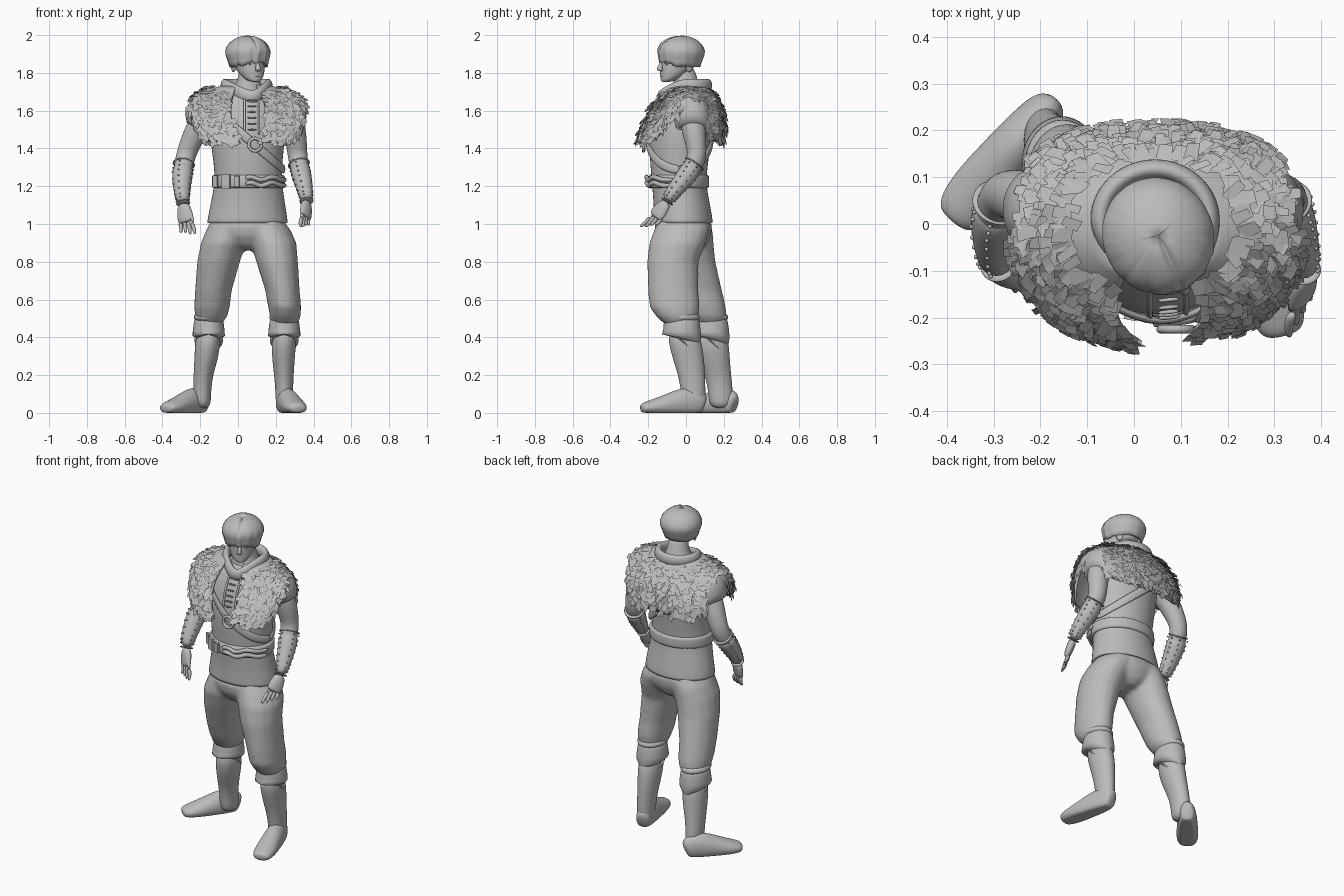
import bpy, math, random
from math import sin, cos, pi, radians
from mathutils import Vector, Matrix

random.seed(4)
if "Cube" in bpy.data.objects:
    bpy.data.objects.remove(bpy.data.objects["Cube"])

grey = bpy.data.materials.new("plain grey")
grey.use_nodes = True
grey.diffuse_color = (0.5, 0.5, 0.5, 1)
grey.node_tree.nodes["Principled BSDF"].inputs["Base Color"].default_value = (0.5, 0.5, 0.5, 1)


def make(name, verts, faces, subdiv=0, smooth=True, matrix=None):
    mesh = bpy.data.meshes.new(name)
    mesh.from_pydata([tuple(v) for v in verts], [], faces)
    mesh.materials.append(grey)
    if matrix:
        mesh.transform(matrix)
    ob = bpy.data.objects.new(name, mesh)
    bpy.context.collection.objects.link(ob)
    for p in mesh.polygons:
        p.use_smooth = smooth
    if subdiv:
        ob.modifiers.new("smooth", 'SUBSURF').levels = subdiv
        ob.modifiers["smooth"].render_levels = subdiv
    return ob


def sweep(name, rows, ref=None, closed=False, sides=16, subdiv=1, floor=None, matrix=None):
    """Rows of (x, y, z, ru, rv): level rings, or rings square to the path when ref is given."""
    n, verts, faces = len(rows), [], []
    for i, (x, y, z, ru, rv) in enumerate(rows):
        u, v = Vector((1, 0, 0)), Vector((0, 1, 0))
        if ref:
            a = rows[(i - 1) % n if closed else max(i - 1, 0)]
            b = rows[(i + 1) % n if closed else min(i + 1, n - 1)]
            t = (Vector(b[:3]) - Vector(a[:3])).normalized()
            u = t.cross(Vector(ref)).normalized()
            v = u.cross(t)
        for k in range(sides):
            w = 2 * pi * k / sides
            p = Vector((x, y, z)) + u * (ru * cos(w)) + v * (rv * sin(w))
            if floor is not None:
                p.z = max(p.z, floor)
            verts.append(p)
    for i in range(n if closed else n - 1):
        for k in range(sides):
            a, b, m = i * sides, (i + 1) % n * sides, (k + 1) % sides
            faces.append((a + k, a + m, b + m, b + k))
    if not closed:
        faces += [tuple(range(sides))[::-1], tuple(range((n - 1) * sides, n * sides))]
    return make(name, verts, faces, subdiv, True, matrix)


def ball(name, c, r, matrix=None):
    rows = [(c[0], c[1], c[2] - r[2] * cos(i * pi / 8), r[0] * sin(i * pi / 8) + 1e-4,
             r[1] * sin(i * pi / 8) + 1e-4) for i in range(9)]
    return sweep(name, rows, sides=12, subdiv=0, matrix=matrix)


def box(name, s, matrix):
    v = [Vector((s[0] * a, s[1] * b, s[2] * d)) for a in (-1, 1) for b in (-1, 1) for d in (-1, 1)]
    f = [(0, 1, 3, 2), (4, 6, 7, 5), (0, 4, 5, 1), (2, 3, 7, 6), (0, 2, 6, 4), (1, 5, 7, 3)]
    return make(name, v, f, 0, False, matrix)


# Tunic body
TORSO = [(.05, -.015, 1.005, .217, .16), (.052, -.02, 1.1, .2, .15), (.055, -.04, 1.22, .178, .143),
         (.053, -.035, 1.32, .182, .155), (.05, -.035, 1.45, .2, .165), (.05, -.015, 1.58, .205, .16),
         (.05, 0, 1.66, .17, .135), (.05, 0, 1.72, .1, .1)]
sweep("tunic", [(.05, -.015, 1.015, .19, .13), (.05, -.015, 1.004, .214, .157)] + TORSO, sides=24)


def on_torso(x, z, back=False, off=0.0):
    """Point on the tunic's front or back at a given x and z."""
    for a, b in zip(TORSO, TORSO[1:]):
        if a[2] <= z <= b[2]:
            f = (z - a[2]) / (b[2] - a[2])
            cx, cy, _, rx, ry = [p + (q - p) * f for p, q in zip(a, b)]
            s = max(-1, min(1, (x - cx) / rx))
            y = (ry + off) * math.sqrt(1 - s * s)
            return Vector((cx + s * (rx + off), cy + (y if back else -y), z))


# Belt, buckles and knotted sash
sweep("belt", [(.055, -.038, z, .178 + o, .145 + o) for z, o in
               ((1.19, -.02), (1.19, .014), (1.2, .017), (1.25, .017), (1.26, .014), (1.26, -.02))], sides=32)
for x, w, h in ((-.05, .022, .036), (.0, .014, .03), (-.1, .015, .032)):
    p = on_torso(x, 1.225, off=.022)
    box("belt_buckle", (w, .008, h), Matrix.Translation(p) @ Matrix.Rotation((x - .05) * 4, 4, 'Z'))
for dz in (-.014, .016):
    rows = []
    for i in range(9):
        p = on_torso(.04 + .024 * i, 1.225 + dz + .012 * sin(i * 1.5), off=.025)
        rows.append((*p, .012 + .005 * sin(i * 2.2 + dz * 90), .014))
    sweep("belt_knot", rows, (0, 0, 1), sides=8)

# Diagonal strap with its ring
strap = []
for i in range(28):
    a = 2 * pi * i / 28
    x = .05 + .2 * sin(a)
    z = min(1.66, max(1.29, 1.42 - .9 * (x - .085)))
    strap.append((*on_torso(x, z, cos(a) < 0, .01), .009, .026))
sweep("strap", strap, (0, 0, 1), True, 8)
c = on_torso(.085, 1.42, off=.03)
sweep("strap_ring", [(c.x + .034 * cos(a * pi / 10), c.y, c.z + .034 * sin(a * pi / 10), .01, .01)
                     for a in range(20)], (0, 1, 0), True, 8)

# Front placket lacing
for i in range(6):
    z = 1.5 + i * .031
    p, q = on_torso(.045, z, off=.012), on_torso(.1, z, off=.012)
    sweep("lace", [(*p, .006, .006), (*q, .006, .006)], (0, 0, 1), sides=6)
for x in (.035, .11):
    sweep("placket_edge", [(*on_torso(x, 1.47 + .04 * i, off=.004), .007, .007) for i in range(6)], (0, 1, 0), sides=8)

# Trousers: seat and two legs fused into one skin
LEGS = {
    "right": [(-.02, -.005, 1.04, .1, .12), (-.05, 0, .97, .118, .142), (-.077, 0, .9, .12, .147),
              (-.103, .02, .8, .114, .137), (-.13, .065, .65, .098, .126), (-.138, .095, .56, .095, .117),
              (-.142, .113, .51, .086, .104), (-.15, .125, .47, .065, .08)],
    "left": [(.13, -.015, 1.04, .095, .125), (.16, -.022, .97, .118, .147), (.188, -.045, .9, .122, .15),
             (.207, -.07, .8, .111, .137), (.235, -.068, .65, .092, .134), (.247, -.06, .56, .088, .134),
             (.25, -.047, .51, .082, .112), (.25, -.03, .47, .065, .085)]}
BOOTS = {
    "right": [(-.155, .13, .45, .072, .092), (-.165, .145, .3, .066, .088), (-.185, .17, .2, .052, .07),
              (-.19, .185, .1, .047, .066), (-.188, .187, .02, .046, .064)],
    "left": [(.245, -.02, .45, .07, .092), (.24, .01, .3, .063, .087), (.243, .03, .2, .052, .072),
             (.245, .04, .1, .047, .065), (.245, .04, .02, .046, .062)]}
FEET = {"right": ((-.172, .262), (-.388, .005)), "left": ((.235, .1), (.32, -.24))}
parts = [sweep("trousers", [(.05, -.012, 1.04, .18, .13), (.05, -.014, .99, .21, .154), (.053, -.014, .94, .2, .147),
                            (.055, -.01, .89, .11, .12), (.055, -.01, .86, .05, .08)], sides=24, subdiv=0)]
parts += [sweep("trouser_leg", rows, subdiv=0) for rows in LEGS.values()]
with bpy.context.temp_override(active_object=parts[0], object=parts[0], selected_objects=parts,
                               selected_editable_objects=parts):
    bpy.ops.object.join()
skin = parts[0].modifiers.new("fuse", 'REMESH')
skin.mode, skin.voxel_size, skin.use_smooth_shade = 'VOXEL', .011, True
relax = parts[0].modifiers.new("relax", 'SMOOTH')
relax.factor, relax.iterations = .5, 12

for side, boot in BOOTS.items():
    sweep(side + "_boot_shaft", boot, subdiv=2)
    # Folded boot cuff, lower in front, and the gathered cloth above it
    x, y = boot[0][:2]
    sweep(side + "_boot_cuff", [(x, y + k, z, r, r + .016) for k, z, r in
          ((-.005, .5, .055), (-.005, .497, .074), (-.004, .485, .08), (0, .43, .085), (-.006, .385, .096),
           (-.007, .377, .096), (0, .39, .07))], (0, -1, 0), sides=20)
    sweep(side + "_gather", [(x + .002, y - .008, z, r, r + .02) for z, r in
                             ((.485, .07), (.495, .082), (.51, .086), (.535, .07))])
    # Foot with flat sole
    (x0, y0), (x1, y1) = FEET[side]
    shape = ((0, .045, .028, .045), (.06, .055, .046, .072), (.3, .055, .056, .085), (.5, .045, .06, .068),
             (.75, .032, .065, .046), (.94, .026, .055, .032), (1, .022, .032, .02))
    sweep(side + "_foot", [(x0 + (x1 - x0) * f, y0 + (y1 - y0) * f, z, w, h) for f, z, w, h in shape],
          (0, 0, 1), subdiv=2, floor=.0)

# Arms, bracers and hands
ARMS = {
    "right": [(-.14, .03, 1.61, .07), (-.215, .045, 1.51, .066), (-.26, .065, 1.41, .055), (-.283, .062, 1.34, .052),
              (-.297, .0, 1.25, .05), (-.297, -.065, 1.16, .037), (-.29, -.09, 1.11, .03)],
    "left": [(.25, .03, 1.61, .07), (.297, .038, 1.51, .066), (.312, .055, 1.41, .055), (.317, .06, 1.34, .052),
             (.338, .0, 1.25, .048), (.358, -.07, 1.165, .035), (.363, -.1, 1.12, .029)]}
TIPS = {"right": Vector((-.265, -.14, .945)), "left": Vector((.355, -.205, .985))}
SPREAD = {"right": Vector((-.02, .01, 0)), "left": Vector((.012, .021, 0))}
for side, rows in ARMS.items():
    s = 1 if side == "left" else -1
    sweep(side + "_arm", [(*r[:3], r[3], r[3]) for r in rows], (0, 1, 0), subdiv=2)
    # Cap sleeve
    sh = rows[1]
    sweep(side + "_cap_sleeve", [(sh[0] - s * .07, .03, 1.67, .07, .08), (sh[0] - s * .02, .03, 1.61, .085, .095),
          (sh[0] + s * .005, .03, 1.5, .083, .095), (sh[0] + s * .005, .03, 1.505, .06, .07)], (0, 1, 0))
    # Bracer with rims and studs
    pts = [Vector(r[:3]) for r in rows[3:]]
    pts[0] = pts[0].lerp(pts[1], .25)
    rad = [r[3] + .006 for r in rows[3:]]
    sweep(side + "_bracer", [(*p, r, r) for p, r in zip(pts, rad)], (0, 1, 0), subdiv=2)
    for k in (0, 3):
        d = (pts[min(k + 1, 3)] - pts[max(k - 1, 0)]).normalized() * .006
        sweep(side + "_bracer_rim", [(*(pts[k] - d), rad[k], rad[k]), (*pts[k], rad[k] + .004, rad[k] + .004),
                                     (*(pts[k] + d), rad[k], rad[k])], (0, 1, 0))
    for i in range(8):
        f = .2 + i * .34
        k = min(int(f), 2)
        p, r = pts[k].lerp(pts[k + 1], f - k), rad[k] + (rad[k + 1] - rad[k]) * (f - k)
        axis = (pts[k + 1] - pts[k]).normalized()
        u = axis.cross(Vector((1, 0, 0))).normalized()
        for ang in (20, 70, 120, 200, 250, 300):
            ball(side + "_stud", p + (Matrix.Rotation(radians(ang), 3, axis) @ u) * (r - .001), (.0045, .0045, .0045))
    # Hand
    wrist, tip, fan = pts[3], TIPS[side], SPREAD[side]
    knuckle = wrist.lerp(tip, .55)
    flat = fan.cross(tip - wrist)
    sweep(side + "_palm", [(*wrist, .03, .025), (*wrist.lerp(knuckle, .5), .044, .024), (*knuckle, .048, .02),
                           (*knuckle.lerp(tip, .15), .034, .012)], flat, subdiv=2)
    for i in range(4):
        o = fan * (i - 1.5) - Vector((0, 0, .005 * abs(i - 1.5)))
        a, b = knuckle + o, tip + o * 1.25 + Vector((0, 0, .008 * abs(i - 1)))
        m = a.lerp(b, .5) + flat.normalized() * s * .01
        sweep(side + "_finger", [(*a, .013, .013), (*m, .012, .012), (*b, .008, .008)], (0, 1, 0), sides=8)
    a, away = wrist.lerp(knuckle, .35), -fan.normalized()
    sweep(side + "_thumb", [(*a, .015, .015), (*(a + away * .045 + Vector((0, -.012, -.035))), .013, .013),
                            (*(a + away * .055 + Vector((0, -.018, -.075))), .007, .007)], (0, 1, 0), sides=8)


# Fur mantle
def mantle(u, t):
    """u: 0 to 1 from one front edge round the back to the other, t: 0 at the neck to 1 at the hem."""
    gap = radians(24 - 17 * t)
    a = gap + (2 * pi - 2 * gap) * u
    bow = lambda w: math.copysign(abs(w) ** .8, w)
    off, front = math.degrees(min(a, 2 * pi - a)), max(0, cos(a))
    hem = 1.43 + .155 * math.exp(-((off - 90) / 28) ** 2)
    r = sin(min(1, t * 1.2) * pi / 2) * (1 - .25 * max(0, t - .8))
    reach = .165 if a > pi else .14
    x = bow(sin(a)) * (.11 + .195 * r)
    y = -bow(cos(a)) * (.1 + (reach * (r + (t - r) * .6 * front) if front else .1 * r))
    z = 1.735 - (1.735 - hem) * t ** (1.35 - .35 * front)
    return Vector((.045 + .025 * front * t + x, y, z))


NA, NT = 48, 10
grid = [mantle(i / NA, j / NT) for i in range(NA + 1) for j in range(NT + 1)]
quads = [(i * (NT + 1) + j, i * (NT + 1) + j + 1, (i + 1) * (NT + 1) + j + 1, (i + 1) * (NT + 1) + j)
         for i in range(NA) for j in range(NT)]
cloth = make("mantle", grid, quads)
cloth.modifiers.new("thickness", 'SOLIDIFY').thickness = .012

tufts, tuft_faces = [], []
for _ in range(1700):
    a, t = random.random(), random.uniform(.08, .96) ** .8
    # Bare cloth over the points of the shoulders
    if abs(min(a, 1 - a) - .27) < .055 and t > .55:
        continue
    p = mantle(a, t)
    down = (mantle(a, t + .02) - mantle(a, t - .02)).normalized()
    side = (mantle(a + .004, t) - mantle(a - .004, t)).normalized()
    out = side.cross(down)
    if out.dot(p - Vector((.045, 0, 1.5))) < 0:
        out = -out
    turn = Matrix.Rotation(random.uniform(-.7, .7), 3, out)
    w, l = turn @ side * random.uniform(.009, .018), turn @ down * random.uniform(.03, .046)
    p += out * .005
    tip = p + l + out * random.uniform(.002, .02)
    k = len(tufts)
    tufts += [p - w, p + w, tip + w * .8, tip - w * .8]
    tuft_faces.append((k, k + 1, k + 2, k + 3))
make("fur_tufts", tufts, tuft_faces, smooth=False)

# Hood collar dipping to a point in front
hood = []
for i in range(28):
    a = 2 * pi * i / 28
    dip = max(0, cos(a)) ** 2
    hood.append((.045 + .03 * dip + .118 * sin(a) * (1 - .25 * dip), .008 - .11 * cos(a) - .03 * dip,
                 1.733 - .06 * dip, .022, .036))
sweep("hood_collar", hood, (0, 0, 1), True, 12)
sweep("neck", [(.05, .005, 1.64, .1, .1), (.052, .005, 1.715, .085, .085), (.056, -.002, 1.76, .056, .06),
               (.06, -.012, 1.84, .055, .062)])

# Head, turned a little to its left
HEAD = Matrix.Translation((.053, -.028, 0)) @ Matrix.Rotation(radians(26), 4, 'Z')
sweep("head", [(0, -.088, 1.752, .018, .02), (0, -.075, 1.758, .038, .04), (0, -.052, 1.785, .062, .064),
               (0, -.025, 1.82, .076, .092), (0, -.01, 1.86, .084, .107), (0, 0, 1.92, .088, .11),
               (0, 0, 1.97, .05, .06)], subdiv=2, matrix=HEAD)
sweep("nose", [(0, -.112, 1.858, .008, .01), (0, -.12, 1.835, .011, .016), (0, -.122, 1.816, .016, .022),
               (0, -.113, 1.808, .011, .012)], sides=10, matrix=HEAD)
for z in (1.788, 1.781):
    ball("lip", (0, -.106, z), (.023, .009, .005), HEAD)
for s in (-1, 1):
    ball("eye", (s * .032, -.097, 1.846), (.013, .009, .006), HEAD)
    ball("ear", (s * .08, .012, 1.832), (.01, .022, .028), HEAD)

# Bowl-cut hair with combed locks, a parting and a ragged fringe
N, M = 96, 12
cap, cap_faces = [], []
for i in range(N):
    a = 2 * pi * i / N
    front = max(0, cos(a))
    hem = 1.832 + .022 * front ** 2 + random.uniform(-.014, .008) * (.2 + front)
    for j in range(M + 1):
        t = j / M
        lock = 1 + (.022 * sin(14 * a + 2 * t) + .01 * sin(31 * a)) * t * (.2 + .8 * front)
        r = sin(min(1, .02 + t * 1.3) * pi / 2) * lock * (1 - (.75 - .45 * front) * max(0, t - .72))
        part = .01 * math.exp(-(sin(a) * r / .06) ** 2) * (cos(a) > -.2) * (t < .8)
        z = 1.998 - (1.998 - hem) * t ** 1.75 - part
        cap.append((.12 * r * sin(a), .003 - .128 * r * cos(a), z))
for i in range(N):
    p, q = i * (M + 1), (i + 1) % N * (M + 1)
    cap_faces += [(p + j, p + j + 1, q + j + 1, q + j) for j in range(M)]
cap_faces.append(tuple(i * (M + 1) for i in range(N)))
hair = make("hair", cap, cap_faces, matrix=HEAD)
hair.modifiers.new("thickness", 'SOLIDIFY').thickness = .012
